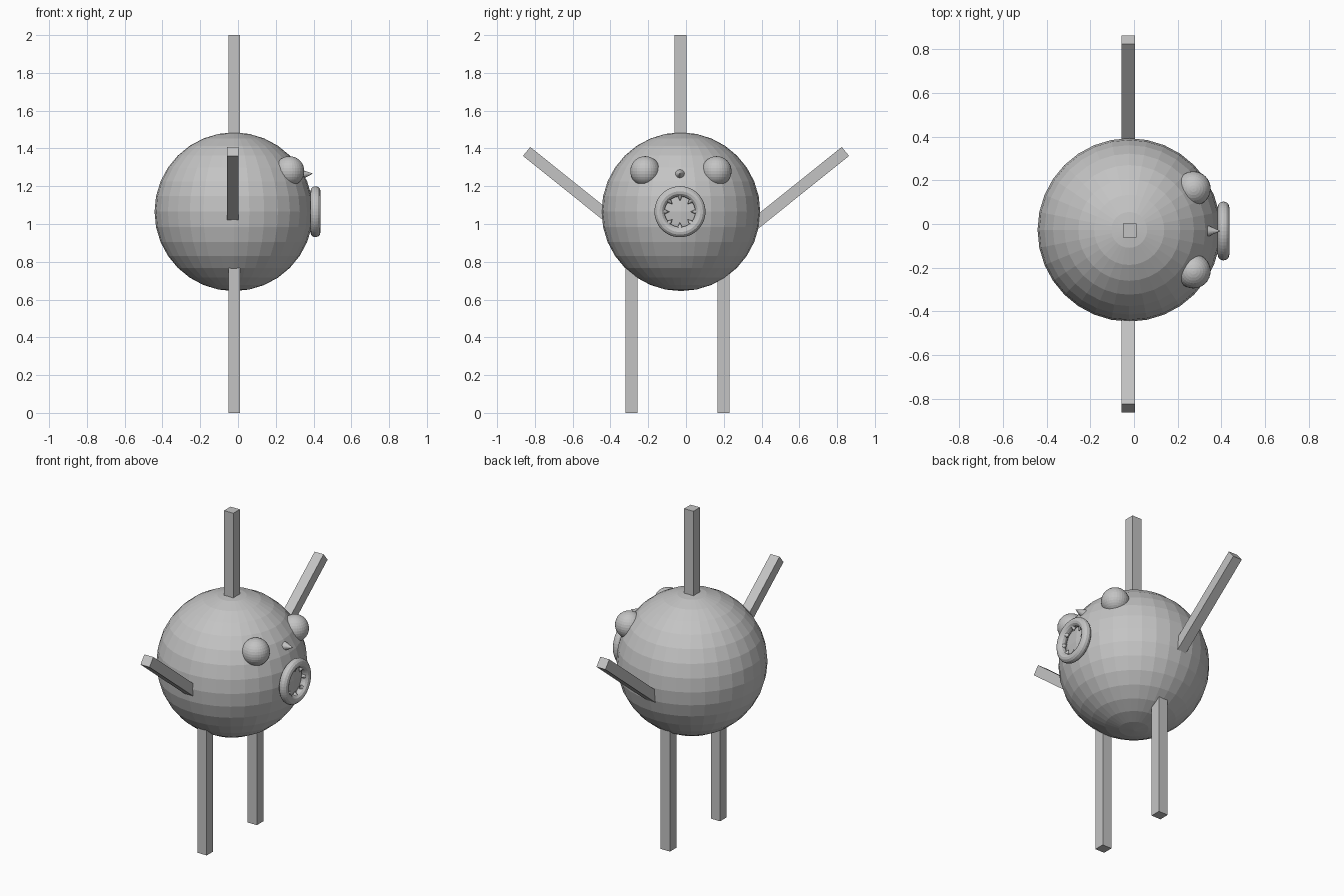
import bpy, math
from mathutils import Vector

if "Cube" in bpy.data.objects:
    bpy.data.objects.remove(bpy.data.objects["Cube"])

CY = -0.03                      # body and face axis
BODY = Vector((-0.022, CY + 0.003, 1.065))

grey = bpy.data.materials.new("plain_grey")
grey.diffuse_color = (0.55, 0.55, 0.55, 1)
grey.use_nodes = True
grey.node_tree.nodes["Principled BSDF"].inputs["Base Color"].default_value = grey.diffuse_color


def finish(name):
    ob = bpy.context.object
    ob.name = name
    ob.data.materials.clear()
    ob.data.materials.append(grey)
    return ob


def ball(name, loc, r, seg=32, rings=16):
    bpy.ops.mesh.primitive_uv_sphere_add(segments=seg, ring_count=rings, radius=r, location=loc)
    return finish(name)


def bar(name, a, b, w=0.063):
    """Square bar from a to b, lying in a plane of constant x."""
    a, b = Vector(a), Vector(b)
    d = b - a
    bpy.ops.mesh.primitive_cube_add(size=1, location=(a + b) / 2,
                                    rotation=(math.atan2(-d.y, d.z), 0, 0))
    bpy.context.object.scale = (w, w, d.length)
    return finish(name)


def cone(name, base, tip, r, seg=32):
    base, tip = Vector(base), Vector(tip)
    d = tip - base
    bpy.ops.mesh.primitive_cone_add(vertices=seg, radius1=r, radius2=0, depth=d.length,
                                    location=(base + tip) / 2,
                                    rotation=d.to_track_quat('Z', 'Y').to_euler())
    return finish(name)


# Round body
ball("body", BODY, 0.42)

# Top post and legs
bar("top_post", (-0.02, CY, 1.25), (-0.02, CY, 2.0))
bar("leg_left", (-0.02, -0.288, 0), (-0.02, -0.288, 0.9))
bar("leg_right", (-0.02, 0.198, 0), (-0.02, 0.198, 0.9))

# Raised arms
ang = math.radians(38.7)
for side, name in ((-1, "arm_left"), (1, "arm_right")):
    tip = Vector((-0.027, side * 0.844, 1.384))
    bar(name, tip - 0.72 * Vector((0, side * math.cos(ang), math.sin(ang))), tip, 0.061)

# Eyes
for side, name in ((-1, "eye_left"), (1, "eye_right")):
    ball(name, (0.272, -0.027 + side * 0.189, 1.28), 0.079)

# Pointed nose
cone("nose", (0.338, CY - 0.002, 1.262), (0.397, CY - 0.002, 1.267), 0.026)

# Ring mouth
mouth = Vector((0.41, CY - 0.002, 1.065))
bpy.ops.mesh.primitive_torus_add(major_radius=0.108, minor_radius=0.027,
                                 major_segments=48, minor_segments=12,
                                 location=mouth, rotation=(0, math.pi / 2, 0))
finish("mouth_ring")

# Teeth pointing inwards
for i in range(8):
    t = math.pi / 2 + i * math.tau / 8
    out = Vector((0, math.cos(t), math.sin(t)))
    cone("tooth_%d" % (i + 1), mouth + out * 0.1, mouth + out * 0.056, 0.022, 16)
